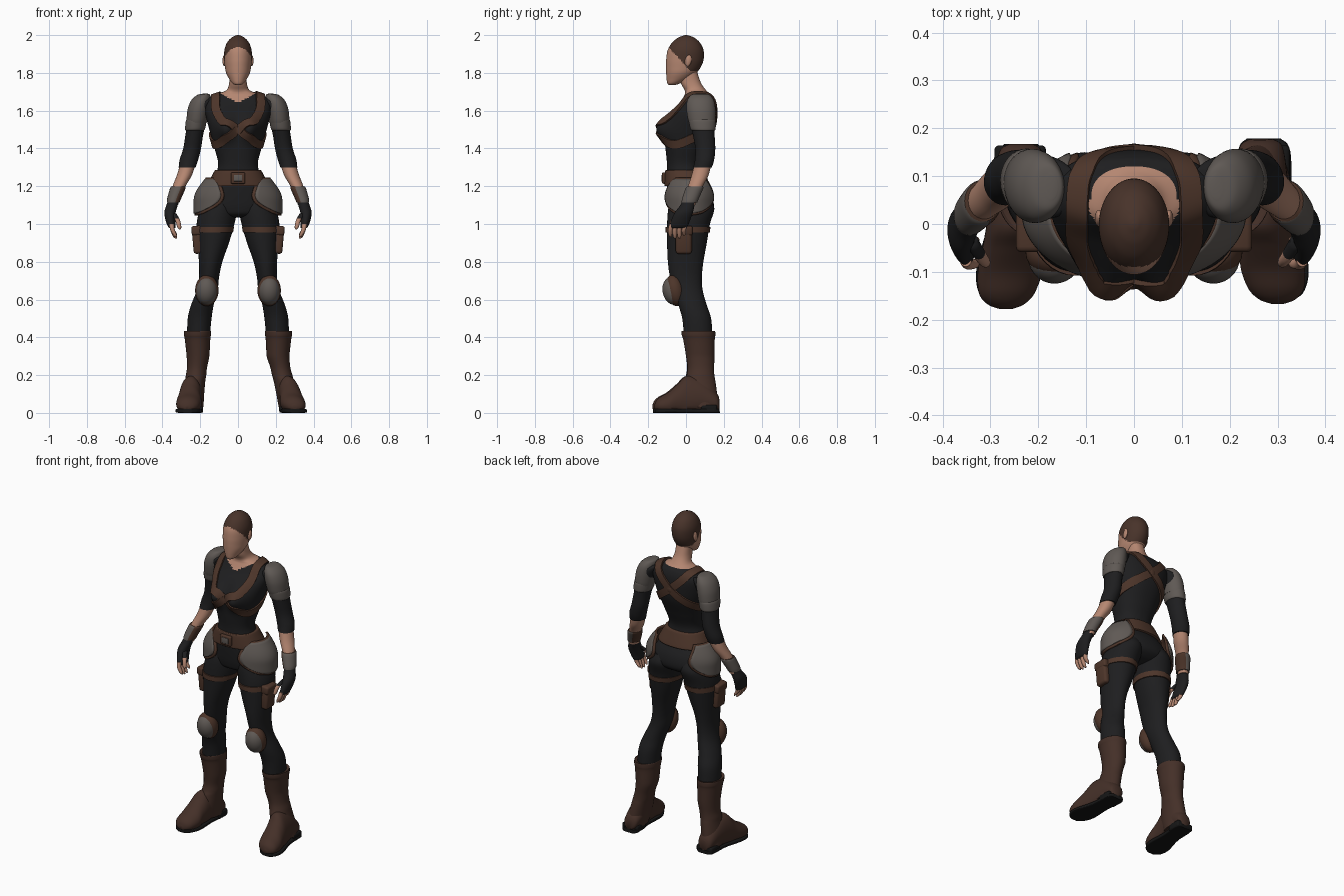
import bpy, bmesh, math
from mathutils import Vector, Matrix
from mathutils.bvhtree import BVHTree

if "Cube" in bpy.data.objects:
    bpy.data.objects.remove(bpy.data.objects["Cube"])


def mat(name, r, g, b):
    m = bpy.data.materials.new(name)
    m.diffuse_color = (r, g, b, 1)
    m.use_nodes = True
    m.node_tree.nodes["Principled BSDF"].inputs["Base Color"].default_value = m.diffuse_color
    return m


SKIN = mat("skin", .46, .24, .165)
HAIR = mat("hair_brown", .065, .033, .023)
LEATHER = mat("strap_leather", .075, .036, .023)
BOOT = mat("boot_leather", .058, .029, .021)
CLOTH = mat("black_cloth", .013, .013, .014)
GREY = mat("grey_armour", .115, .10, .09)
SOLE = mat("sole_black", .008, .008, .008)


def finish(bm, name, mats, rule=None, angle=50):
    """Turn a bmesh into a smooth object; rule(centre, normal) picks the material."""
    bmesh.ops.recalc_face_normals(bm, faces=bm.faces)
    if rule:
        for f in bm.faces:
            f.material_index = rule(f.calc_center_median(), f.normal)
    me = bpy.data.meshes.new(name)
    bm.to_mesh(me)
    bm.free()
    for m in mats:
        me.materials.append(m)
    me.shade_smooth()
    me.set_sharp_from_angle(angle=math.radians(angle))
    ob = bpy.data.objects.new(name, me)
    bpy.context.collection.objects.link(ob)
    return ob


def spline(rows, steps):
    """Catmull-Rom through tuples of numbers."""
    out = []
    for i in range(len(rows) - 1):
        a, b, c, d = (rows[max(i - 1, 0)], rows[i], rows[i + 1], rows[min(i + 2, len(rows) - 1)])
        for k in range(steps):
            t = k / steps
            out.append([.5 * (2 * q + (r - p) * t + (2 * p - 5 * q + 4 * r - w) * t * t
                              + (3 * q - p - 3 * r + w) * t ** 3) for p, q, r, w in zip(a, b, c, d)])
    return out + [list(rows[-1])]


def loft(name, rings, mats, s=1, n=36, steps=6, p=2.0, axis="z", rule=None, warp=None):
    """Skin superellipse rings (x, y, z, r1, r2), sliced along z or y."""
    bm = bmesh.new()
    loops = []
    for x, y, z, a, b in spline(rings, steps):
        loop = []
        for i in range(n):
            t = 2 * math.pi * i / n
            c, d = math.cos(t), math.sin(t)
            u = a * math.copysign(abs(c) ** (2 / p), c)
            v = b * math.copysign(abs(d) ** (2 / p), d)
            co = Vector((x + u, y + v, z) if axis == "z" else (x + u, y, z + v))
            if warp:
                co = warp(co)
            loop.append(bm.verts.new((s * co.x, co.y, co.z)))
        loops.append(loop)
    for A, B in zip(loops, loops[1:]):
        for i in range(n):
            bm.faces.new((A[i], A[(i + 1) % n], B[(i + 1) % n], B[i]))
    bm.faces.new(loops[0])
    bm.faces.new(loops[-1])
    return finish(bm, name, mats, rule)


def fb(z, half, front, back, x=0):
    """Ring given by its front and back y."""
    return (x, (front + back) / 2, z, half, (back - front) / 2)


def ball(name, loc, size, mats, rot=(0, 0, 0), rule=None):
    bm = bmesh.new()
    bmesh.ops.create_uvsphere(bm, u_segments=28, v_segments=18, radius=1)
    M = Matrix.Translation(loc)
    for ang, ax in zip(rot, "XYZ"):
        M = M @ Matrix.Rotation(math.radians(ang), 4, ax)
    bm.transform(M @ Matrix.Diagonal((*size, 1)))
    return finish(bm, name, mats, rule)


def box(name, loc, size, m, tilt=0, bevel=.01):
    bm = bmesh.new()
    bmesh.ops.create_cube(bm, size=1)
    bm.transform(Matrix.Diagonal((*size, 1)))
    bmesh.ops.bevel(bm, geom=bm.edges[:], offset=bevel, segments=3, profile=.5, affect="EDGES")
    bm.transform(Matrix.Translation(loc) @ Matrix.Rotation(math.radians(tilt), 4, "Y"))
    return finish(bm, name, [m])


# Torso and neck: one skin, with the neckline cut by colour
def bust(co):
    if co.y < 0:
        g = math.exp(-((abs(co.x) - .068) / .048) ** 2 - ((co.z - 1.505) / .06) ** 2)
        co.y -= .055 * g
    return co


def neckline(c, n):
    edge = 1.64 + .55 * abs(c.x) if c.y < .05 else 1.695
    return 1 if c.z > edge else 0


torso = loft("torso", [
    fb(1.035, .06, -.03, .06), fb(1.05, .14, -.075, .11), fb(1.085, .185, -.09, .145),
    fb(1.15, .175, -.098, .138), fb(1.23, .135, -.102, .095), fb(1.31, .105, -.1, .075),
    fb(1.4, .124, -.108, .105), fb(1.5, .152, -.112, .145), fb(1.58, .172, -.085, .155),
    fb(1.64, .175, -.035, .152), fb(1.675, .145, -.012, .14), fb(1.692, .10, -.005, .125),
    fb(1.71, .06, -.008, .105), fb(1.75, .046, -.028, .078), fb(1.82, .044, -.03, .055)],
    [CLOTH, SKIN], n=72, steps=8, p=2.25, rule=neckline, warp=bust)

# Head with close-cropped hair
loft("head", [
    fb(1.735, .012, -.09, -.06), fb(1.745, .03, -.099, -.03), fb(1.77, .048, -.103, .02),
    fb(1.8, .063, -.105, .055), fb(1.83, .069, -.106, .078), fb(1.87, .073, -.105, .093),
    fb(1.92, .072, -.097, .093), fb(1.96, .058, -.074, .074), fb(1.985, .036, -.044, .046),
    fb(1.997, .014, -.016, .018), fb(2.0, .003, -.003, .003)], [SKIN, HAIR], n=64, steps=8,
    rule=lambda c, n: 1 if c.z > max(1.81, 1.945 - 1.1 * (c.y + .1)) else 0)

# Belt, buckle and back ring
loft("belt", [fb(1.2, .158, -.112, .122), fb(1.21, .16, -.115, .124), fb(1.275, .128, -.112, .1),
              fb(1.285, .12, -.106, .094)], [LEATHER], n=64, p=2.25)
box("belt_buckle", (0, -.116, 1.243), (.075, .022, .06), LEATHER, bevel=.007)
box("buckle_plate", (0, -.126, 1.243), (.045, .008, .035), GREY, bevel=.003)

# Harness straps laid on the torso surface
tree = BVHTree.FromPolygons([v.co for v in torso.data.vertices],
                            [p.vertices[:] for p in torso.data.polygons])


def strap(name, path, width, lift):
    pts = [Vector(q) for q in spline(path, 10)]
    bm = bmesh.new()
    rows = []
    for i, q in enumerate(pts):
        tan = (pts[min(i + 1, len(pts) - 1)] - pts[max(i - 1, 0)]).normalized()
        q, nor = tree.find_nearest(q)[:2]
        side = tan.cross(nor).normalized() * width / 2
        hits = [tree.find_nearest(q + side * k)[:2] for k in (-1, -.4, .4, 1)]
        top = [bm.verts.new(h + m * lift) for h, m in hits]
        low = [bm.verts.new(h - m * .004) for h, m in reversed(hits)]
        rows.append(top + low)
    for A, B in zip(rows, rows[1:]):
        for i in range(8):
            bm.faces.new((A[i], A[(i + 1) % 8], B[(i + 1) % 8], B[i]))
    bm.faces.new(rows[0])
    bm.faces.new(rows[-1])
    finish(bm, name, [LEATHER])


for side, s in (("left", -1), ("right", 1)):
    strap("harness_" + side, [(s * x, y, z) for x, y, z in (
        (0, .16, 1.575), (.07, .15, 1.64), (.112, .10, 1.69), (.118, .02, 1.68), (.118, -.05, 1.61),
        (.09, -.13, 1.555), (.01, -.13, 1.505), (-.07, -.14, 1.445), (-.12, -.06, 1.42),
        (-.145, .03, 1.45), (-.10, .12, 1.50), (0, .16, 1.575))], .046, .008 + .003 * (s > 0))
ball("back_ring", (0, .156, 1.575), (.026, .012, .026), [LEATHER])


def hip_plate(name, s, grow, lift, m):
    """Rounded plate wrapped round the side of the hip."""
    bm = bmesh.new()
    grid = []
    for j in range(17):
        v = j / 16
        z = 1.235 + .008 * grow - v * (.18 + .018 * grow)
        half = (44 + 22 * math.sin(math.pi * min(1, v * 1.3) / 2)) * max(.2, 1 - v ** 4 * .6) + 4 * grow
        k = math.sin(min(1, v * 1.6) * math.pi / 2)
        row = []
        for i in range(25):
            t = math.radians(-6 + half * (i / 12 - 1))
            row.append(bm.verts.new((s * (.165 + .058 * k + lift) * math.cos(t),
                                     .025 + (.118 + .022 * k + lift) * math.sin(t),
                                     z + .012 * abs(i / 12 - 1) ** 2 * v)))
        grid.append(row)
    for A, B in zip(grid, grid[1:]):
        for i in range(24):
            bm.faces.new((A[i], A[i + 1], B[i + 1], B[i]))
    ob = finish(bm, name, [m])
    mod = ob.modifiers.new("thickness", "SOLIDIFY")
    mod.thickness, mod.offset = .012, 0


for side, s in (("left", -1), ("right", 1)):
    # The right foot stands slightly further out and back
    def stance(co, s=s):
        k = max(0, 1 - co.z / .3) if s > 0 else 0
        return co + Vector((.036 * k, .012 * k, 0))

    ball("ear_" + side, (s * .073, .012, 1.865), (.009, .017, .03), [SKIN], (-12, 0, 0))

    # Trouser leg, boot, sole
    loft("leg_" + side, [
        fb(1.13, .08, -.08, .13, .095), fb(1.08, .098, -.094, .15, .103), fb(1.0, .1, -.1, .127, .119),
        fb(.9, .083, -.1, .11, .131), fb(.8, .062, -.096, .092, .145), fb(.72, .053, -.085, .084, .153),
        fb(.65, .055, -.066, .088, .163), fb(.57, .06, -.04, .11, .189), fb(.5, .063, -.02, .133, .203),
        fb(.4, .06, -.01, .14, .21)], [CLOTH], s)
    loft("boot_shaft_" + side, [
        fb(.428, .066, -.018, .146, .214), fb(.432, .071, -.024, .154, .215), fb(.41, .071, -.022, .155, .215),
        fb(.385, .067, -.014, .152, .214), fb(.3, .06, .0, .151, .212), fb(.24, .053, .006, .146, .217),
        fb(.2, .054, .0, .146, .222), fb(.17, .053, -.01, .15, .226), fb(.1, .055, -.02, .157, .234),
        fb(.03, .055, 0, .162, .238)], [BOOT], s, warp=stance)

    def foot_floor(co, stance=stance):
        co.z = max(co.z, .02)
        return stance(co)

    loft("boot_foot_" + side, [
        (.236, .167, .05, .025, .03), (.237, .15, .06, .045, .05), (.24, .08, .09, .056, .09),
        (.25, 0, .09, .058, .105), (.256, -.05, .07, .061, .083), (.26, -.1, .05, .067, .06),
        (.266, -.145, .042, .058, .043), (.268, -.168, .036, .038, .028), (.268, -.178, .03, .012, .01)],
        [BOOT], s, axis="y", warp=foot_floor)
    loft("boot_sole_" + side, [
        (.236, .167, .011, .035, .011), (.238, .14, .011, .054, .011), (.246, .03, .011, .052, .011),
        (.26, -.09, .011, .069, .011), (.267, -.15, .011, .055, .011), (.268, -.174, .011, .025, .011)],
        [SOLE], s, axis="y", p=6, n=24, warp=stance)
    box("boot_heel_" + side, (s * .238 + (.034 if s > 0 else 0), .122, .022), (.108, .085, .042), SOLE)

    # Knee pads
    ball("knee_trim_" + side, (s * .165, -.058, .648), (.062, .052, .084), [LEATHER], (12, 0, 0))
    ball("knee_pad_" + side, (s * .166, -.068, .646), (.056, .056, .075), [GREY], (12, 0, 0))

    # Hip plates with leather edging
    hip_plate("hip_trim_" + side, s, 1, 0, LEATHER)
    hip_plate("hip_plate_" + side, s, 0, .006, GREY)

    # Thigh band and pouch
    loft("thigh_band_" + side, [fb(.955, .098, -.108, .126, .124), fb(.985, .1, -.108, .13, .121)],
         [LEATHER], s, steps=2)
    box("thigh_pouch_" + side, (s * .215, -.012, .915), (.05, .085, .145), LEATHER, s * 5, .015)
    box("pouch_flap_" + side, (s * .219, -.012, .965), (.054, .094, .05), LEATHER, s * 5, .012)

    # Sleeve, forearm, wrist guard
    loft("sleeve_" + side, [
        (.14, .075, 1.665, .03, .04), (.18, .076, 1.64, .055, .065), (.212, .082, 1.57, .052, .066),
        (.23, .093, 1.48, .047, .058), (.243, .102, 1.4, .047, .053), (.26, .098, 1.34, .049, .051),
        (.269, .088, 1.3, .045, .049)], [CLOTH], s)
    loft("forearm_" + side, [
        (.262, .092, 1.33, .04, .044), (.283, .075, 1.26, .04, .045), (.312, .05, 1.2, .034, .039),
        (.338, .025, 1.13, .028, .034), (.345, .015, 1.1, .028, .034)], [SKIN], s)
    loft("wrist_guard_" + side, [
        (.316, .048, 1.198, .038, .043), (.32, .043, 1.185, .041, .047), (.338, .024, 1.135, .037, .044),
        (.343, .018, 1.115, .034, .042)], [GREY, LEATHER], s,
        rule=lambda c, n, s=s: 1 if n.x * s < -.35 or n.z > .8 else 0)

    # Gloved hand and bare fingers
    loft("glove_" + side, [
        (.336, .025, 1.14, .027, .035), (.349, .008, 1.1, .03, .038), (.36, -.012, 1.06, .03, .048),
        (.357, -.03, 1.015, .025, .05), (.35, -.04, .985, .02, .047), (.347, -.043, .978, .012, .035)],
        [CLOTH], s)
    for i in range(4):
        y, tip = -.077 + i * .024, .93 - .008 * (i in (1, 2)) + .008 * (i == 3)
        loft("finger_%d_%s" % (i + 1, side), [
            (.352, y, 1.0, .012, .012), (.347, y - .006, .97, .012, .012),
            (.334, y - .006, tip + .012, .010, .010), (.327, y - .004, tip, .004, .004)],
            [SKIN], s, n=14, steps=4)
    loft("thumb_" + side, [
        (.34, -.035, 1.055, .014, .015), (.32, -.068, 1.02, .013, .013),
        (.311, -.08, .985, .011, .011), (.308, -.083, .972, .004, .004)],
        [CLOTH, SKIN], s, n=16, steps=4, rule=lambda c, n: 1 if c.z < 1.03 else 0)

    # Layered shoulder armour
    loft("shoulder_plate_" + side, [
        (.172, .078, 1.69, .012, .025), (.182, .077, 1.683, .034, .05), (.196, .077, 1.655, .051, .07),
        (.208, .079, 1.61, .058, .077), (.216, .083, 1.56, .056, .074), (.219, .085, 1.535, .053, .069)],
        [GREY], s)
    loft("shoulder_lower_" + side, [
        (.216, .084, 1.555, .052, .066), (.221, .086, 1.545, .055, .071), (.227, .09, 1.505, .053, .067),
        (.229, .092, 1.495, .048, .06)], [GREY], s)
